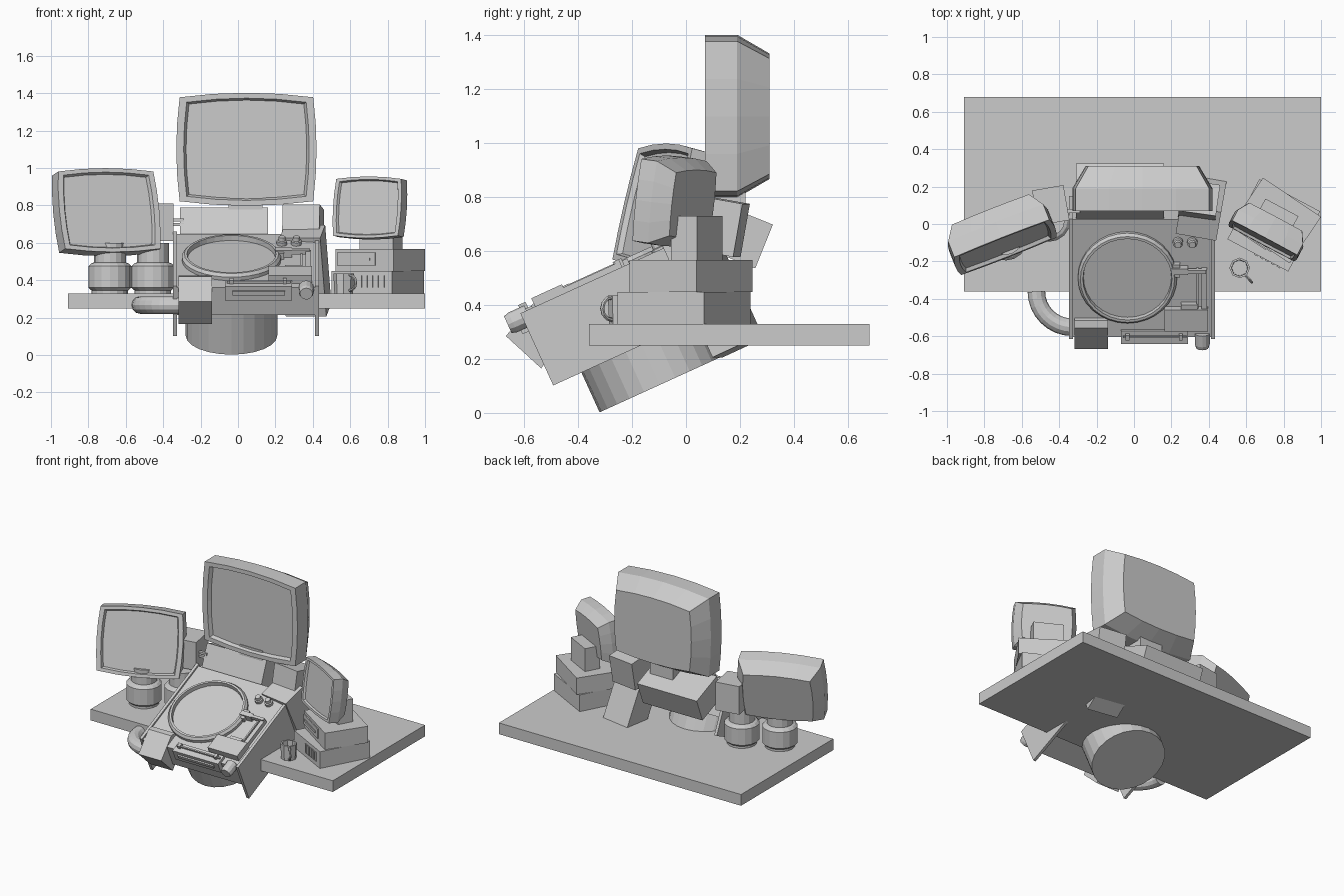
import bpy, bmesh
from math import radians, pi, cos, sin
from mathutils import Matrix, Vector

if "Cube" in bpy.data.objects:
    bpy.data.objects.remove(bpy.data.objects["Cube"])


def place(x=0, y=0, z=0, tilt=0, turn=0):
    return (Matrix.Translation((x, y, z)) @ Matrix.Rotation(radians(turn), 4, 'Z')
            @ Matrix.Rotation(radians(tilt), 4, 'X'))


def finish(name, bm, mat, smooth=False):
    bmesh.ops.recalc_face_normals(bm, faces=bm.faces)
    me = bpy.data.meshes.new(name)
    bm.to_mesh(me)
    bm.free()
    ob = bpy.data.objects.new(name, me)
    bpy.context.collection.objects.link(ob)
    ob.matrix_world = mat
    return ob


def box(name, xr, yr, zr, mat=Matrix()):
    bm = bmesh.new()
    bmesh.ops.create_cube(bm, size=1)
    for v in bm.verts:
        for i, r in enumerate((xr, yr, zr)):
            v.co[i] = r[0] if v.co[i] < 0 else r[1]
    return finish(name, bm, mat)


def loft(name, rings, mat=Matrix(), closed=False):
    """Skin a list of equal-length closed rings; cap both ends unless closed."""
    bm = bmesh.new()
    vs = [[bm.verts.new(p) for p in r] for r in rings]
    n = len(vs[0])
    pairs = list(zip(vs, vs[1:])) + ([(vs[-1], vs[0])] if closed else [])
    for a, b in pairs:
        for i in range(n):
            bm.faces.new((a[i], a[(i + 1) % n], b[(i + 1) % n], b[i]))
    if not closed:
        bm.faces.new(vs[0])
        bm.faces.new(vs[-1])
    return finish(name, bm, mat)


def lathe(name, profile, mat=Matrix(), n=24, closed=False):
    rings = [[(r * cos(2 * pi * i / n), r * sin(2 * pi * i / n), z) for i in range(n)]
             for r, z in profile]
    return loft(name, rings, mat, closed)


def pipe(name, pts, r, mat=Matrix(), n=12, closed=False):
    """Planar (XY) tube along pts."""
    pts = [Vector(p) for p in pts]
    rings = []
    for i, p in enumerate(pts):
        t = (pts[min(i + 1, len(pts) - 1)] - pts[max(i - 1, 0)]).normalized()
        side = Vector((t.y, -t.x, 0))
        rings.append([p + side * r * cos(2 * pi * k / n) + Vector((0, 0, r * sin(2 * pi * k / n)))
                      for k in range(n)])
    return loft(name, rings, mat)


def monitor(name, mat, s):
    """Bulging tube monitor, screen facing -Y, origin at the screen centre."""
    cx, cz, bx, bz, seg = .357, .278, .018, .024, 4
    corners = [(-cx, -cz), (cx, -cz), (cx, cz), (-cx, cz)]
    bulge = [(0, -bz), (bx, 0), (0, bz), (-bx, 0)]
    out = []
    for i in range(4):
        (x0, z0), (x1, z1) = corners[i], corners[(i + 1) % 4]
        for k in range(seg):
            t = k / seg
            b = 4 * t * (1 - t)
            out.append((x0 + (x1 - x0) * t + bulge[i][0] * b,
                        z0 + (z1 - z0) * t + bulge[i][1] * b))
    steps = [(.86, .87, .025), (.895, .905, 0), (1, 1, 0), (1, 1, .12), (.81, .77, .24)]
    rings = [[(x * sx * s, y * s, z * sz * s) for x, z in out] for sx, sz, y in steps]
    return loft(name, rings, mat)


# Table
box("table_top", (-.91, 1), (-.36, .68), (.25, .33))

# Tilted scope console; local z is the panel normal
P = place(0, -.285, .515, 24.5)
box("console_body", (-.33, .415), (-.355, .335), (-.17, -.008), P)
for side, x in (("left", -.347), ("right", .412)):
    box(f"console_side_{side}", (x, x + .02), (-.36, .345), (-.29, .004), P)
disc = P @ Matrix.Translation((-.035, 0, 0))
lathe("scope_tube", [(.245, -.452), (.245, -.1)], disc)
lathe("scope_ring", [(.265, -.01), (.265, .012), (.252, .028), (.238, .028), (.234, -.01)],
      disc, 32, True)
lathe("scope_screen", [(.24, -.01), (.24, .0)], disc, 32)

# Panel knobs, swing arm and note box
for i, x in enumerate((.235, .312)):
    lathe(f"panel_knob_{i}", [(.028, -.01), (.028, .012), (.02, .015), (.018, .035)],
          P @ Matrix.Translation((x, .205, 0)), 12)
box("arm_pivot", (.2, .29), (.03, .065), (-.01, .035), P)
box("arm_pivot_block", (.2, .245), (.01, .085), (-.01, .025), P)
box("arm_bar", (.285, .385), (.035, .055), (.01, .035), P)
box("arm_rail", (.362, .39), (-.2, .055), (-.005, .025), P)
box("arm_inner_rail", (.335, .345), (-.2, .055), (-.005, .015), P)
box("note_box", (.162, .395), (-.3, -.175), (-.01, .038), P)
box("note_box_tab", (.25, .34), (-.18, -.15), (-.01, .03), P)

# Front ledge with grab rail
box("front_ledge", (-.07, .29), (-.385, -.31), (-.07, .012), P)
box("ledge_strip", (-.03, .25), (-.395, -.375), (-.035, -.012), P)
box("ledge_rail", (-.06, .28), (-.345, -.335), (.012, .025), P)
for x in (-.045, .24):
    box("ledge_rail_post", (x, x + .02), (-.355, -.325), (.005, .035), P)
lathe("front_knob", [(.04, 0), (.04, .065), (.034, .085)],
      P @ Matrix.Translation((.365, -.335, -.015)) @ Matrix.Rotation(pi / 2, 4, 'X'), 12)

# Angled speaker box on the front left
prof = [(-.668, .285), (-.555, .42), (-.515, .425), (-.44, .3), (-.537, .165)]
loft("speaker_box", [[(x, y, z) for y, z in prof] for x in (-.318, -.138)])

# Curved hose from the table edge to the console
pipe("side_hose", [(-.33 - .192 * cos(a), -.36 - .192 * sin(a), .267)
                   for a in [i * pi / 16 for i in range(9)]] + [(-.3, -.552, .267)], .047)

# Monitors
monitor("main_monitor", place(.045, .07, 1.10), 1)
monitor("left_monitor", place(-.688, -.125, .775, -14, 21.5), .765)
monitor("right_monitor", place(.69, -.09, .79, -7, -28), .55)
box("main_monitor_neck", (-.05, .13), (.09, .22), (.7, .85))

# Back units between console and monitors
W = place(0, .095, .79, -22)
box("wide_back_unit", (-.31, .16), (0, .245), (-.175, 0), W)
box("right_back_unit", (-.1, .1), (-.085, .085), (-.2, 0), place(.35, .14, .79, -10, -8))
box("right_lower_unit", (-.11, .11), (-.07, .1), (0, .46), place(.375, .18, .235, 24.5, -10))
L = place(-.445, .1, .61, 0, 10)
box("left_back_unit", (-.085, .085), (-.095, .095), (0, .2), L)
for i, z in enumerate((.69, .715)):
    box(f"left_link_{i}", (-.4, -.29), (.06, .08), (z, z + .015))

# Canisters below the left monitor
for i, (x, y) in enumerate(((-.685, -.08), (-.455, .02))):
    lathe(f"canister_{i}", [(.098, .33), (.098, .345), (.115, .36), (.115, .475), (.1, .49),
                            (.085, .495), (.085, .6)], place(x, y), 16)

# Stacked drive units below the right monitor
D = place(.7475, -.007, 0, 0, -28)
U = place(.761, .0185, 0, 0, -34)
box("lower_drive", (-.184, .184), (-.182, .182), (.33, .449), D)
box("upper_drive", (-.187, .187), (-.15, .15), (.449, .567), U)
box("drive_stand", (-.1, .1), (-.055, .055), (.56, .73), place(.765, .04, 0, 0, -28))
for i in range(5):
    x = -.02 + i * .034
    box(f"vent_{i}", (x, x + .02), (-.188, -.17), (.362, .425), D)
box("drive_slot", (-.175, .07), (-.157, -.14), (.478, .548), U)
box("drive_slot_bar", (-.155, .04), (-.163, -.14), (.505, .52), U)

# Mug with handle
lathe("mug", [(.05, .33), (.055, .435), (.044, .435), (.042, .345)], place(.565, -.235), 8)
H = place(.597, -.275, .387, 0, -48) @ Matrix.Rotation(pi / 2, 4, 'X')
pipe("mug_handle", [(.048 * sin(a), .042 * cos(a), 0)
                    for a in [i * pi / 6 for i in range(7)]], .008, H, 6)
